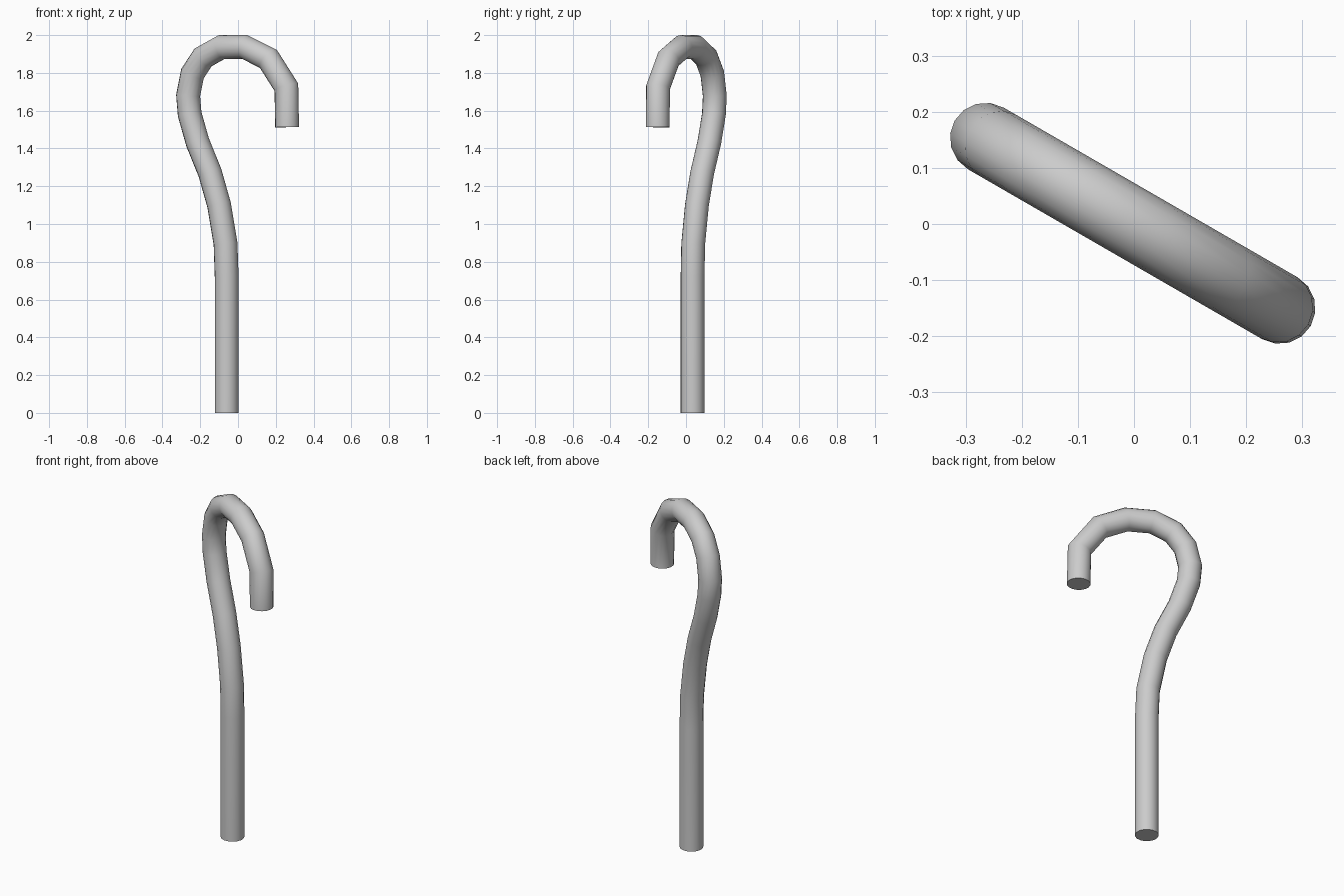
import bpy, bmesh, math
from mathutils import Vector

if "Cube" in bpy.data.objects:
    bpy.data.objects.remove(bpy.data.objects["Cube"])

RADIUS, SIDES = 0.0635, 16
# Centre line as seen from the front (x, z); the cane's plane is turned 30 degrees
PATH = [(-.06, 0), (-.06, .72), (-.066, .895), (-.10, 1.10), (-.148, 1.27),
        (-.214, 1.433), (-.256, 1.582), (-.264, 1.68), (-.241, 1.796),
        (-.185, 1.882), (-.087, 1.9365), (.037, 1.9365), (.161, 1.874),
        (.256, 1.724), (.26, 1.513)]
TURN = math.radians(-30)
along = Vector((math.cos(TURN), math.sin(TURN), 0))
across = Vector((-math.sin(TURN), math.cos(TURN), 0))
up = Vector((0, 0, 1))
pts = [along * (x / math.cos(TURN)) + up * z for x, z in PATH]

# Sweep a round section along the path with mitred joints
bm = bmesh.new()
rings = []
for i, p in enumerate(pts):
    d_in = (p - pts[i - 1]).normalized() if i else (pts[1] - p).normalized()
    d_out = (pts[i + 1] - p).normalized() if i < len(pts) - 1 else d_in
    tangent = (d_in + d_out).normalized()
    side = across.cross(tangent) / tangent.dot(d_in)
    ring = []
    for k in range(SIDES):
        a = 2 * math.pi * k / SIDES
        ring.append(bm.verts.new(p + RADIUS * (side * math.cos(a) + across * math.sin(a))))
    rings.append(ring)
for r0, r1 in zip(rings, rings[1:]):
    for k in range(SIDES):
        j = (k + 1) % SIDES
        bm.faces.new((r0[k], r0[j], r1[j], r1[k]))
# Flat end caps
bm.faces.new(rings[0])
bm.faces.new(rings[-1])
bmesh.ops.recalc_face_normals(bm, faces=bm.faces)

mesh = bpy.data.meshes.new("cane")
bm.to_mesh(mesh)
bm.free()
cane = bpy.data.objects.new("cane", mesh)
bpy.context.collection.objects.link(cane)
bpy.context.view_layer.objects.active = cane
cane.select_set(True)
bpy.ops.object.shade_smooth_by_angle(angle=math.radians(40))
